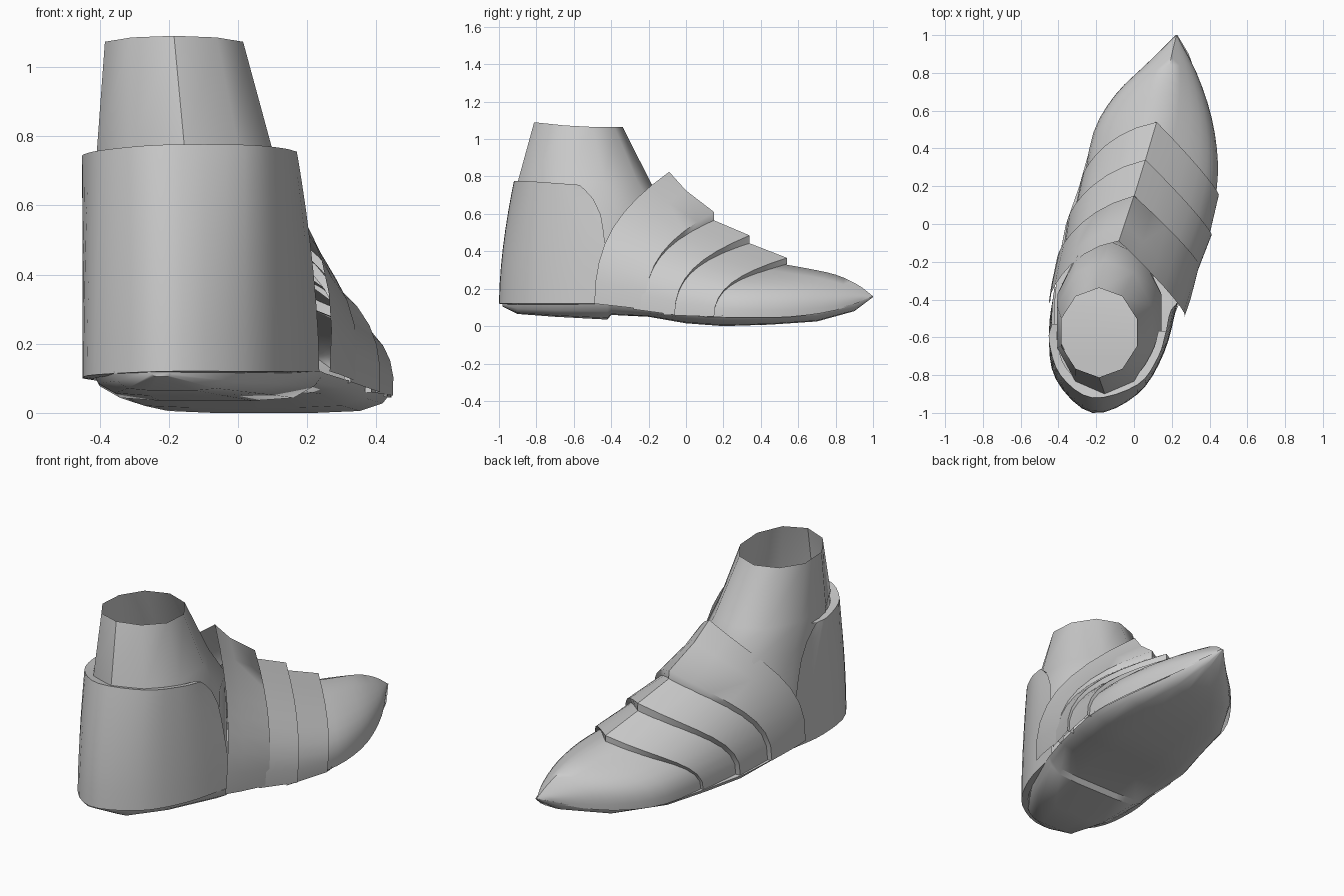
import bpy, bmesh, math
from mathutils import Vector as V

if "Cube" in bpy.data.objects:
    bpy.data.objects.remove(bpy.data.objects["Cube"])


def loft(name, rings, closed=False, caps=False, angle=42):
    """Skin a list of equal-length point rings into one smooth-shaded object."""
    bm = bmesh.new()
    grid = [[bm.verts.new(p) for p in r] for r in rings]
    n = len(rings[0])
    for a, b in zip(grid, grid[1:]):
        for i in range(n if closed else n - 1):
            j = (i + 1) % n
            bm.faces.new((a[i], a[j], b[j], b[i]))
    if caps:
        bm.faces.new(grid[0])
        bm.faces.new(grid[-1])
    bmesh.ops.remove_doubles(bm, verts=bm.verts, dist=0.0005)
    bmesh.ops.recalc_face_normals(bm, faces=bm.faces)
    # open shells: make normals point away from the foot's core
    if not caps:
        core = V((-0.1, -0.5, 0.4)) if closed or name == "heel_guard" else None
        score = 0
        for f in bm.faces:
            c = f.calc_center_median()
            o = core if core else V((0.22 * c.y, c.y - 0.1, 0.05))
            score += f.normal.dot(c - o) * f.calc_area()
        if score < 0:
            bmesh.ops.reverse_faces(bm, faces=bm.faces)
    me = bpy.data.meshes.new(name)
    bm.to_mesh(me)
    bm.free()
    ob = bpy.data.objects.new(name, me)
    bpy.context.collection.objects.link(ob)
    bpy.ops.object.select_all(action='DESELECT')
    ob.select_set(True)
    bpy.context.view_layer.objects.active = ob
    bpy.ops.object.shade_smooth_by_angle(angle=math.radians(angle))
    return ob


def spline(pts, sub):
    """Catmull-Rom curve through the points."""
    pts = [V(p) for p in pts]
    ext = [2 * pts[0] - pts[1]] + pts + [2 * pts[-1] - pts[-2]]
    out = []
    for a, b, c, d in zip(ext, ext[1:], ext[2:], ext[3:]):
        for k in range(sub):
            t = k / sub
            out.append(0.5 * (2 * b + (c - a) * t + (2 * a - 5 * b + 4 * c - d) * t * t
                              + (3 * b - a - 3 * c + d) * t ** 3))
    return out + [pts[-1]]


def half_arch(foot, apex, out, bend, n=8):
    """Bezier from a foot on the sole up to the ridge."""
    h = apex.z - foot.z
    p1 = foot + V((out, 0, h * 0.48))
    p2 = apex.lerp(foot, 0.8)
    p2.y += bend
    p2.z = apex.z - h * 0.27
    res = []
    for i in range(n + 1):
        t = i / n
        s = 1 - t
        res.append(foot * s ** 3 + p1 * 3 * s * s * t + p2 * 3 * s * t * t + apex * t ** 3)
    return res


def arch(left, apex, right, bend=0.18, out=0.015):
    l, a, r = V(left), V(apex), V(right)
    o = min(out, (a.z - l.z) * 0.06)
    return half_arch(l, a, -o, bend) + half_arch(r, a, o, bend * 0.25)[-2::-1]


def plate(name, *edges):
    """Instep plate with its front edge turned in to meet the next plate."""
    lip = []
    for p in edges[-1]:
        axis = V((0.22 * p.y, p.y, 0.04))
        lip.append(axis + (p - axis) * 0.9)
    loft(name, list(edges) + [lip], angle=50)


# Sole: stations of y, left x, right x, top z, bottom z
stations = [(-0.98, -0.25, -0.19, 0.12, 0.105), (-0.9, -0.36, -0.02, 0.12, 0.065),
            (-0.7, -0.42, 0.12, 0.12, 0.05), (-0.42, -0.42, 0.24, 0.12, 0.035),
            (-0.4, -0.42, 0.25, 0.115, 0.06), (-0.2, -0.4, 0.33, 0.09, 0.05),
            (0, -0.36, 0.39, 0.07, 0.015), (0.2, -0.29, 0.44, 0.055, 0),
            (0.45, -0.22, 0.42, 0.05, 0.008), (0.7, -0.08, 0.36, 0.07, 0.025),
            (0.9, 0.12, 0.29, 0.12, 0.08), (1, 0.22, 0.23, 0.16, 0.155)]
section = [(0, 1), (0.03, 0.5), (0.12, 0.1), (0.3, 0), (0.7, 0), (0.88, 0.1), (0.97, 0.5), (1, 1)]
loft("sole", [[(l + (r - l) * u, y, b + (t - b) * w) for u, w in section]
              for y, l, r, t, b in stations], closed=True, caps=True)

# Ankle shaft: ten-sided open tube, centre x, y, radii x, y, z
tube = [(-0.13, -0.48, 0.28, 0.42, 0.12), (-0.13, -0.5, 0.29, 0.41, 0.62),
        (-0.155, -0.545, 0.265, 0.355, 0.77), (-0.185, -0.575, 0.21, 0.237, 1.065)]
rings = []
for cx, cy, rx, ry, z in tube:
    angles = [math.tau * i / 10 + math.pi / 2 for i in range(10)]
    rings.append([(cx + rx * math.cos(a), cy + ry * math.sin(a),
                   z + (0.025 * max(0, -math.sin(a)) if z > 1 else 0)) for a in angles])
loft("ankle_shaft", rings, closed=True)

# Heel guard: U-shaped wrap between a bottom and a top outline, rim turned in
low = spline([(-0.42, -0.33, 0.1), (-0.45, -0.57, 0.1), (-0.415, -0.82, 0.11), (-0.22, -1, 0.12),
              (0.02, -0.9, 0.12), (0.16, -0.68, 0.12), (0.235, -0.4, 0.12)], 4)
high = spline([(-0.435, -0.53, 0.735), (-0.45, -0.62, 0.745), (-0.39, -0.8, 0.76), (-0.22, -0.92, 0.775),
               (0.02, -0.85, 0.775), (0.13, -0.7, 0.765), (0.17, -0.57, 0.755)], 4)
levels = []
for f in (0, 0.15, 0.3, 0.45, 0.6, 0.75, 0.88, 0.96, 1):
    ring = []
    for i, (a, b) in enumerate(zip(low, high)):
        p = a.lerp(b, f ** 1.7)
        p.z = a.z + (b.z - a.z) * f
        if i in (0, len(low) - 1):      # fuller front edge with rounded top corner
            p.y += 0.05 * math.sin(math.pi * f ** 3)
        ring.append(p)
    levels.append(ring)


def inset(ring, k, dz):
    c = V((-0.14, -0.53, 0))
    return [V((c.x + (p.x - c.x) * k, c.y + (p.y - c.y) * k, p.z + dz)) for p in ring]


loft("heel_guard", [inset(levels[0], 0.9, -0.005)] + levels + [inset(levels[-1], 0.87, -0.01)])

# Overlapping instep plates: left foot, ridge, right foot of each edge
plate("instep_plate_upper",
      arch((-0.445, -0.42, 0.12), (-0.08, -0.09, 0.825), (0.265, -0.49, 0.12), 0.22, 0.03),
      arch((-0.435, -0.34, 0.11), (-0.05, 0.0, 0.725), (0.297, -0.4, 0.11), 0.2, 0.025),
      arch((-0.405, -0.18, 0.09), (0, 0.15, 0.61), (0.345, -0.22, 0.09)))
plate("instep_plate_middle",
      arch((-0.385, -0.22, 0.09), (-0.02, 0.08, 0.595), (0.325, -0.28, 0.09)),
      arch((-0.35, 0.02, 0.07), (0.06, 0.34, 0.485), (0.41, -0.06, 0.06)))
plate("instep_plate_lower",
      arch((-0.335, -0.04, 0.07), (0.04, 0.27, 0.47), (0.385, -0.12, 0.06)),
      arch((-0.275, 0.24, 0.05), (0.12, 0.54, 0.365), (0.448, 0.15, 0.05)))

# Pointed toe cap, smoothed along its length
toe = [arch((-0.27, 0.18, 0.05), (0.1, 0.47, 0.34), (0.43, 0.1, 0.05), 0.12),
       arch((-0.215, 0.48, 0.05), (0.15, 0.64, 0.31), (0.443, 0.32, 0.045), 0.04),
       arch((-0.1, 0.68, 0.06), (0.18, 0.8, 0.275), (0.41, 0.56, 0.05), 0.02),
       arch((0.06, 0.84, 0.09), (0.205, 0.92, 0.22), (0.33, 0.8, 0.085), 0),
       [V((0.225, 1, 0.16))] * 17]
columns = [spline(c, 3) for c in zip(*toe)]
loft("toe_cap", [list(r) for r in zip(*columns)], angle=60)
